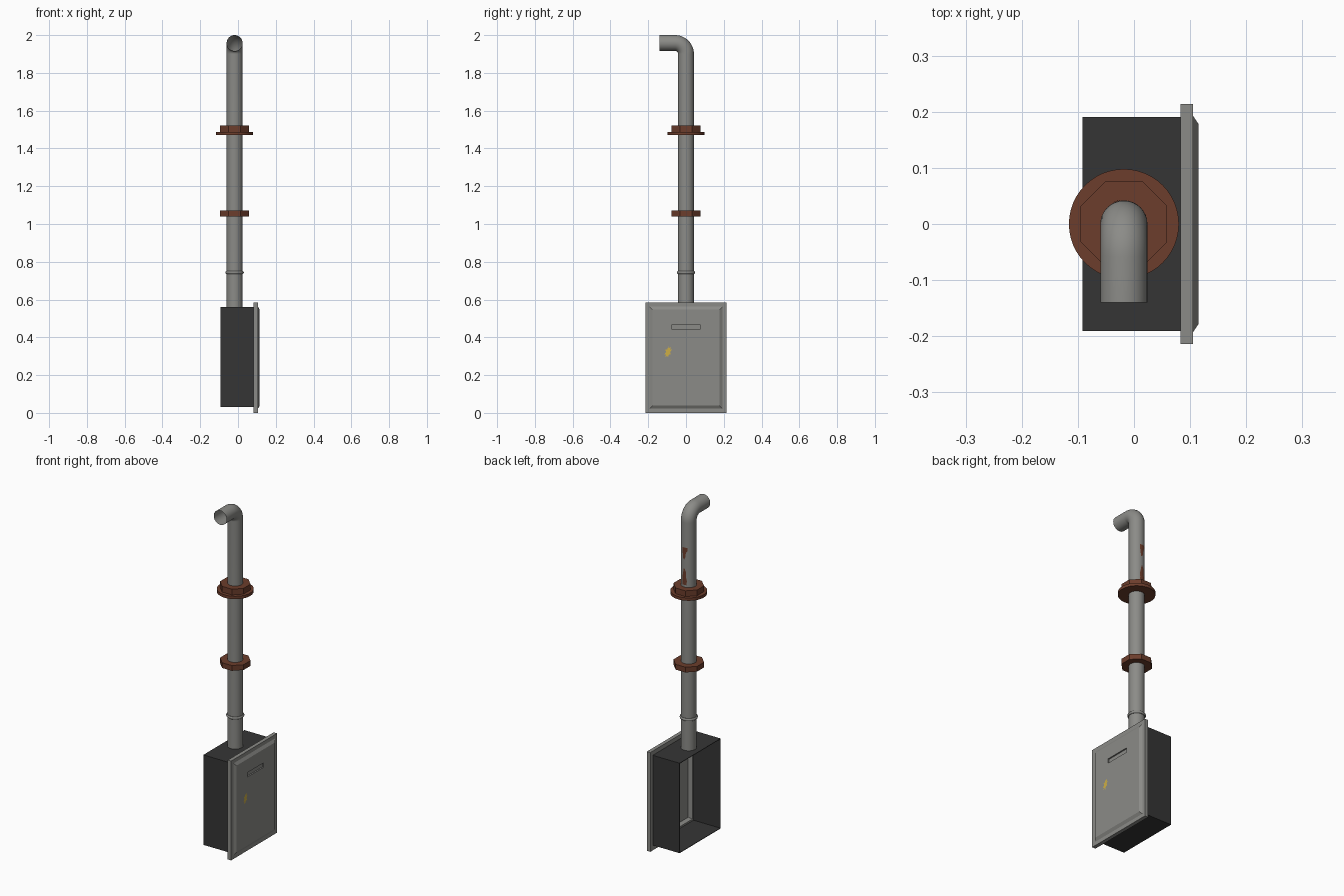
import bpy, bmesh, math
from mathutils import Vector

if "Cube" in bpy.data.objects:
    bpy.data.objects.remove(bpy.data.objects["Cube"])

PX = -0.018   # pipe axis x
R = 0.042     # pipe radius


def material(name, rgb):
    m = bpy.data.materials.new(name)
    m.diffuse_color = (*rgb, 1)
    m.use_nodes = True
    m.node_tree.nodes["Principled BSDF"].inputs["Base Color"].default_value = m.diffuse_color
    return m


GREY = material("grey metal", (0.26, 0.26, 0.245))
DARK = material("dark casing", (0.036, 0.036, 0.036))
RUST = material("rust", (0.15, 0.047, 0.025))
YELLOW = material("yellow paint", (0.62, 0.43, 0.06))


def finish(name, bm, mat, smooth=False, recalc=True):
    if recalc:
        bmesh.ops.recalc_face_normals(bm, faces=bm.faces)
    me = bpy.data.meshes.new(name)
    bm.to_mesh(me)
    bm.free()
    me.materials.append(mat)
    ob = bpy.data.objects.new(name, me)
    bpy.context.collection.objects.link(ob)
    if smooth:
        bpy.ops.object.select_all(action='DESELECT')
        ob.select_set(True)
        bpy.context.view_layer.objects.active = ob
        bpy.ops.object.shade_smooth_by_angle(angle=math.radians(35))
    return ob


def loft(bm, loops, cap_start=False, cap_end=False, closed=False):
    rings = [[bm.verts.new(p) for p in lp] for lp in loops]
    pairs = list(zip(rings, rings[1:]))
    if closed:
        pairs.append((rings[-1], rings[0]))
    for a, b in pairs:
        n = len(a)
        for i in range(n):
            j = (i + 1) % n
            bm.faces.new((a[i], a[j], b[j], b[i]))
    if cap_start:
        bm.faces.new(rings[0][::-1])
    if cap_end:
        bm.faces.new(rings[-1])


def rect(x, hy, z0, z1):
    return [(x, -hy, z0), (x, hy, z0), (x, hy, z1), (x, -hy, z1)]


def ring(r, z, n, turn=0.0):
    return [(PX + r * math.cos(turn + math.tau * i / n),
             r * math.sin(turn + math.tau * i / n), z) for i in range(n)]


# Casing: four thin walls, open at the back
bm = bmesh.new()
loft(bm, [rect(0.084, 0.191, 0.03, 0.56), rect(-0.092, 0.191, 0.03, 0.56),
          rect(-0.092, 0.188, 0.033, 0.557), rect(0.084, 0.188, 0.033, 0.557)], closed=True)
finish("casing", bm, DARK)

# Front cover: flange plate, raised bevelled panel, recessed slot, hollow back
bm = bmesh.new()
loft(bm, [rect(0.103, 0.168, 0.053, 0.535), rect(0.083, 0.178, 0.043, 0.545),
          rect(0.083, 0.214, 0.0, 0.585), rect(0.105, 0.214, 0.0, 0.585),
          rect(0.105, 0.193, 0.022, 0.563), rect(0.115, 0.178, 0.038, 0.547),
          rect(0.115, 0.075, 0.441, 0.467), rect(0.107, 0.075, 0.441, 0.467)],
     cap_start=True, cap_end=True)
finish("front_cover", bm, GREY)

# Worn yellow paint mark on the cover
bm = bmesh.new()
pts = []
for i in range(16):
    a = math.tau * i / 16
    k = 1.0 if i % 2 else 0.6
    u, v = 0.018 * k * math.cos(a), 0.032 * k * math.sin(a)
    pts.append(bm.verts.new((0.1154, -0.095 + u + 0.25 * v, 0.322 + v)))
bm.faces.new(pts)
finish("paint_mark", bm, YELLOW, recalc=False)

# Pipe: straight riser, elbow and open outlet
path = [(0.0, 0.555, 0.0), (0.0, 1.9, 0.0)]          # y, z, tilt
BEND = 0.058
for i in range(1, 13):
    t = math.pi / 2 * i / 12
    path.append((-BEND + BEND * math.cos(t), 1.9 + BEND * math.sin(t), t))
path.append((-0.14, 1.958, math.pi / 2))
N = 32
loops = []
for y, z, t in path:
    side = Vector((0, math.cos(t), math.sin(t)))
    loops.append([Vector((PX, y, z)) + R * (math.cos(math.tau * i / N) * Vector((1, 0, 0))
                  + math.sin(math.tau * i / N) * side) for i in range(N)])
bm = bmesh.new()
loft(bm, loops)
finish("pipe", bm, GREY, smooth=True)

# Small bead around the lower pipe
bm = bmesh.new()
bead = []
for i in range(10):
    a = math.tau * i / 10
    bead.append(ring(0.042 + 0.007 * math.cos(a), 0.743 + 0.008 * math.sin(a), 32))
loft(bm, bead, closed=True)
finish("pipe_bead", bm, GREY, smooth=True)


# Rusty collars: octagonal nuts and a round flange, bored for the pipe
def collar(name, r, z0, z1, n, turn=0.0, smooth=False):
    bm = bmesh.new()
    loft(bm, [ring(r, z0, n, turn), ring(r, z1, n, turn),
              ring(R - 0.001, z1, n, turn), ring(R - 0.001, z0, n, turn)], closed=True)
    finish(name, bm, RUST, smooth)


OCT = 0.077 / math.cos(math.pi / 8)
collar("lower_nut", OCT, 1.04, 1.071, 8, math.pi / 8)
collar("upper_nut", OCT, 1.486, 1.521, 8, math.pi / 8)
collar("flange", 0.098, 1.47, 1.487, 48, smooth=True)


# Rust patches on the back of the pipe: rows of (z, start angle, end angle)
def patch(name, rows):
    bm = bmesh.new()
    prev = None
    for z, a0, a1 in rows:
        row = []
        for i in range(7):
            a = math.radians(a0 + (a1 - a0) * i / 6)
            row.append(bm.verts.new((PX + (R + 0.0012) * math.cos(a),
                                     (R + 0.0012) * math.sin(a), z)))
        if prev:
            for i in range(6):
                bm.faces.new((prev[i], prev[i + 1], row[i + 1], row[i]))
        prev = row
    finish(name, bm, RUST, recalc=False)


patch("rust_patch_upper", [(1.685, 84, 92), (1.70, 80, 100), (1.725, 76, 104),
                           (1.74, 74, 118), (1.755, 72, 116)])
patch("rust_patch_lower", [(1.535, 72, 108), (1.56, 76, 112), (1.585, 74, 104),
                           (1.61, 82, 106), (1.63, 86, 94)])
